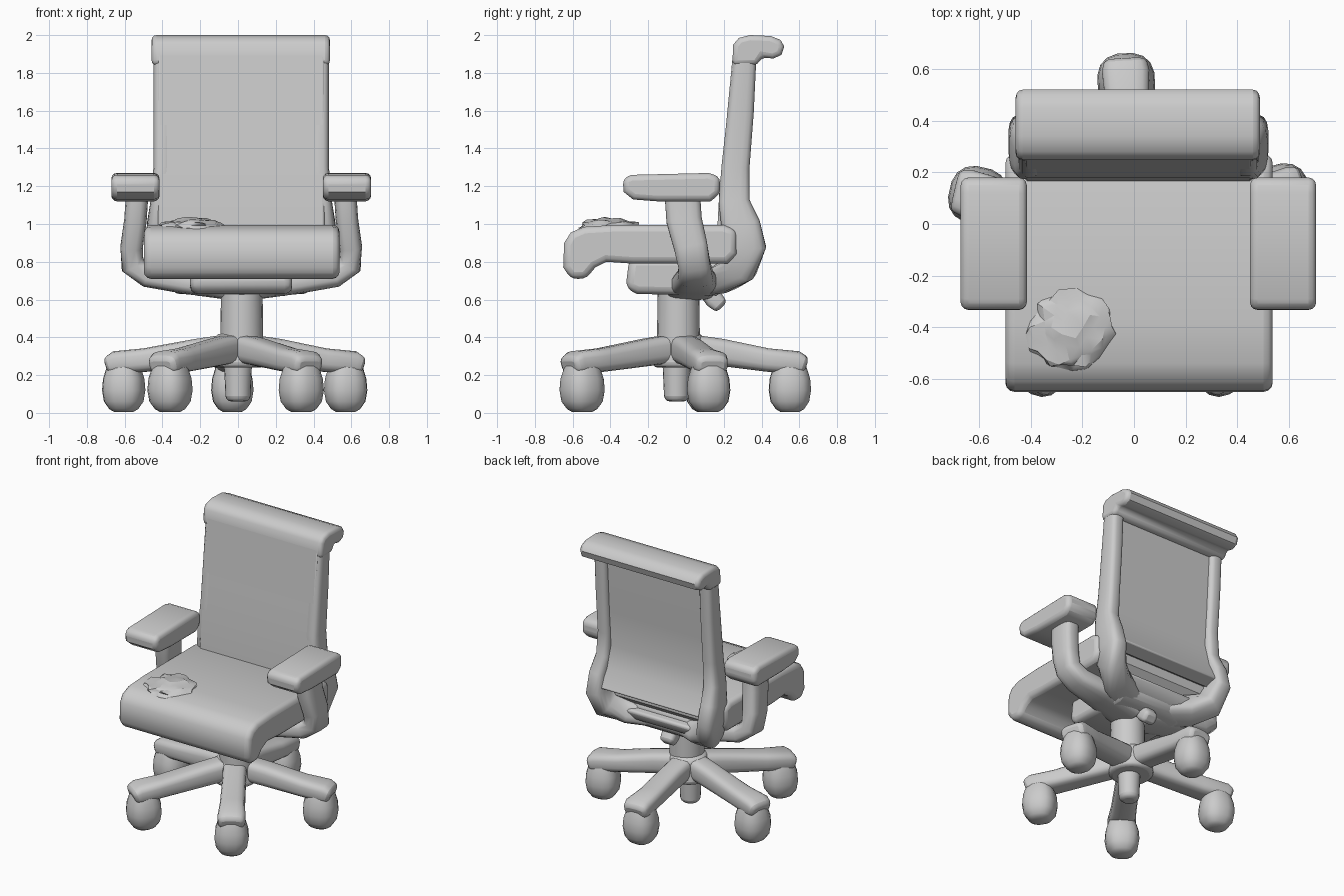
import bpy, bmesh, math, random
from mathutils import Vector

if "Cube" in bpy.data.objects:
    bpy.data.objects.remove(bpy.data.objects["Cube"])

CX = 0.017  # upper half sits slightly right of centre
random.seed(4)


def finish(bm, name, bevel=0, segs=3, angle=40):
    bmesh.ops.recalc_face_normals(bm, faces=bm.faces)
    me = bpy.data.meshes.new(name)
    bm.to_mesh(me)
    bm.free()
    ob = bpy.data.objects.new(name, me)
    bpy.context.collection.objects.link(ob)
    if bevel:
        m = ob.modifiers.new("bevel", 'BEVEL')
        m.width, m.segments, m.limit_method = bevel, segs, 'ANGLE'
        m.angle_limit = math.radians(50)
    bpy.ops.object.select_all(action='DESELECT')
    ob.select_set(True)
    bpy.context.view_layer.objects.active = ob
    bpy.ops.object.shade_smooth_by_angle(angle=math.radians(angle))
    return ob


def slab(name, profile, x0, x1, bevel=0.03):
    """Extrude a side profile (y, z) from x0 to x1."""
    bm = bmesh.new()
    a, b = ([bm.verts.new((x, y, z)) for y, z in profile] for x in (x0, x1))
    bm.faces.new(a)
    bm.faces.new(b)
    for i in range(len(a)):
        bm.faces.new((a[i - 1], a[i], b[i], b[i - 1]))
    return finish(bm, name, bevel)


def sweep(name, path, ref, n=16, power=0.6):
    """Rounded section along a path of (x, y, z, width along ref, thickness)."""
    bm = bmesh.new()
    pts = [Vector(p[:3]) for p in path]
    rings = []
    for i, p in enumerate(pts):
        t = (pts[min(i + 1, len(pts) - 1)] - pts[max(i - 1, 0)]).normalized()
        side = (Vector(ref) - t * t.dot(Vector(ref))).normalized()
        up = t.cross(side)
        ring = []
        for k in range(n):
            a = 2 * math.pi * (k + 0.5) / n
            c, s = math.cos(a), math.sin(a)
            c = math.copysign(abs(c) ** power, c) * path[i][3] / 2
            s = math.copysign(abs(s) ** power, s) * path[i][4] / 2
            ring.append(bm.verts.new(p + side * c + up * s))
        rings.append(ring)
    for a, b in zip(rings, rings[1:]):
        for k in range(n):
            bm.faces.new((a[k], a[(k + 1) % n], b[(k + 1) % n], b[k]))
    bm.faces.new(rings[0])
    bm.faces.new(rings[-1])
    return finish(bm, name, 0.02, 2, 50)


def cylinder(name, loc, r1, r2, depth, bevel):
    bm = bmesh.new()
    bmesh.ops.create_cone(bm, cap_ends=True, segments=20, radius1=r1, radius2=r2, depth=depth)
    ob = finish(bm, name, bevel)
    ob.location = loc
    return ob


# Seat cushion with drooping front lip
slab("seat", [(-0.61, 0.71), (-0.53, 0.71), (-0.48, 0.77), (-0.42, 0.80), (-0.28, 0.79),
              (0.22, 0.79), (0.27, 0.84), (0.27, 0.97), (0.20, 0.995), (-0.38, 0.995), (-0.54, 0.985),
              (-0.61, 0.955), (-0.645, 0.90), (-0.65, 0.77)], CX - 0.515, CX + 0.52, 0.035)

# Rumpled patch on the seat
bm = bmesh.new()
bmesh.ops.create_icosphere(bm, subdivisions=3, radius=1)
for v in bm.verts:
    v.co *= random.uniform(0.84, 1.08)
rumple = finish(bm, "seat_rumple")
rumple.location, rumple.scale = (-0.24, -0.40, 0.98), (0.18, 0.17, 0.055)

# Back panel, flush in front and slightly recessed behind
slab("back_panel", [(0.165, 0.96), (0.178, 1.2), (0.205, 1.45), (0.25, 1.92), (0.345, 1.92),
                    (0.315, 1.45), (0.295, 1.2), (0.325, 1.05), (0.385, 0.92), (0.30, 0.89)],
     CX - 0.44, CX + 0.44, 0.01)

# Headrest roll curling backwards
slab("headrest_roll", [(0.245, 1.84), (0.25, 1.95), (0.28, 1.985), (0.34, 2.0), (0.45, 1.995),
                       (0.50, 1.975), (0.52, 1.94), (0.505, 1.895), (0.46, 1.875), (0.405, 1.885),
                       (0.375, 1.84)], CX - 0.475, CX + 0.47, 0.035)

for s, side in ((-1, "left"), (1, "right")):
    # Back frame rail curving under the seat to the centre
    rail = [(0.415, 0.315, 1.92, 0.1, 0.12), (0.415, 0.29, 1.6, 0.1, 0.14),
            (0.415, 0.262, 1.3, 0.1, 0.15), (0.425, 0.255, 1.12, 0.11, 0.165),
            (0.44, 0.29, 0.99, 0.12, 0.21), (0.44, 0.32, 0.88, 0.13, 0.21),
            (0.41, 0.285, 0.775, 0.16, 0.19), (0.30, 0.21, 0.72, 0.2, 0.16),
            (0.06, 0.08, 0.69, 0.2, 0.14)]
    sweep(side + "_back_rail", [(CX + s * p[0],) + p[1:] for p in rail], (1, 0, 0))
    # Arm post and its bracket under the seat
    arm = [(0.55, -0.02, 1.17, 0.19, 0.12), (0.56, -0.01, 1.02, 0.19, 0.12),
           (0.58, 0.025, 0.88, 0.18, 0.12), (0.575, 0.045, 0.78, 0.17, 0.125),
           (0.50, 0.05, 0.725, 0.19, 0.12), (0.30, 0.05, 0.69, 0.24, 0.12),
           (0.04, 0.02, 0.65, 0.26, 0.11)]
    sweep(side + "_arm_post", [(CX + s * p[0],) + p[1:] for p in arm], (0, 1, 0))
    # Arm pad
    c = CX + s * 0.56
    slab(side + "_arm_pad", [(-0.33, 1.17), (-0.28, 1.13), (-0.15, 1.12), (0.13, 1.12), (0.18, 1.16),
                             (0.18, 1.25), (0.12, 1.27), (-0.29, 1.26), (-0.335, 1.24)],
         c - 0.128, c + 0.128, 0.03)

# Tilt mechanism, rear cross piece, knob and gas column
slab("tilt_mechanism", [(-0.32, 0.66), (-0.26, 0.63), (0.16, 0.62), (0.24, 0.67), (0.24, 0.82),
                        (-0.30, 0.82)], CX - 0.27, CX + 0.27, 0.04)
slab("rear_cross_piece", [(0.05, 0.65), (0.19, 0.66), (0.27, 0.71), (0.29, 0.77), (0.05, 0.81)],
     CX - 0.33, CX + 0.33, 0.02)
sweep("tilt_knob", [(CX, 0.10, 0.67, 0.1, 0.1), (CX, 0.15, 0.60, 0.11, 0.1),
                    (CX, 0.19, 0.56, 0.1, 0.08)], (1, 0, 0))
cylinder("gas_column", (0.02, -0.04, 0.47), 0.115, 0.11, 0.36, 0.02)
cylinder("base_hub", (0.0, -0.03, 0.33), 0.15, 0.12, 0.18, 0.03)
cylinder("column_end", (0.0, -0.05, 0.17), 0.065, 0.075, 0.22, 0.03)

# Five-legged base with egg-shaped casters
casters = [(-0.03, 0.55), (-0.605, 0.11), (-0.36, -0.55), (0.335, -0.55), (0.57, 0.12)]
hub = Vector((0.0, -0.03, 0))
for i, (x, y) in enumerate(casters):
    tip = Vector((x, y, 0))
    d = (tip - hub).normalized()
    across = d.cross(Vector((0, 0, 1)))
    length = (tip - hub).length
    leg = []
    for r, z, w, h in ((0.03, 0.345, 0.16, 0.15), (0.22, 0.32, 0.155, 0.145),
                       (length - 0.12, 0.28, 0.165, 0.125), (length + 0.04, 0.265, 0.185, 0.125),
                       (length + 0.085, 0.25, 0.165, 0.09)):
        p = hub + d * r
        leg.append((p.x, p.y, z, w, h))
    sweep(f"base_leg_{i + 1}", leg, across)
    wheel = [(x, y, z, w, w) for z, w in ((0.005, 0.1), (0.02, 0.15), (0.06, 0.205), (0.12, 0.225),
                                          (0.18, 0.215), (0.23, 0.185), (0.28, 0.15))]
    sweep(f"caster_{i + 1}", wheel, across, 16, 0.8)
